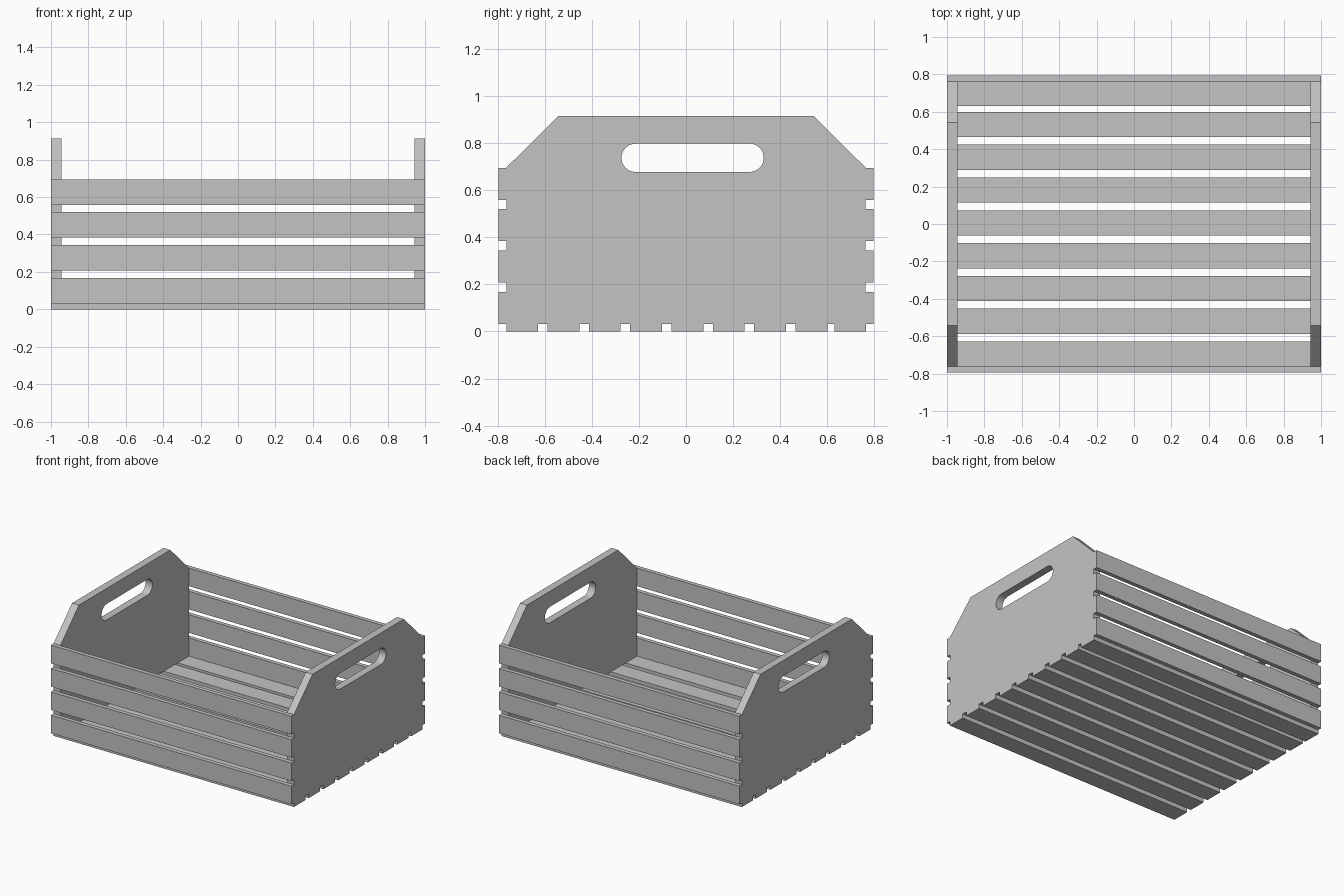
import bpy
from math import pi, sin, cos, radians

default_cube = bpy.data.objects.get("Cube")
if default_cube:
    bpy.data.objects.remove(default_cube, do_unlink=True)

# Single plain material
grey = bpy.data.materials.new("light grey")
grey.use_nodes = True
colour = (0.55, 0.55, 0.55, 1)
grey.diffuse_color = colour
grey.node_tree.nodes["Principled BSDF"].inputs["Base Color"].default_value = colour

HALF_DEPTH = 0.795   # outer face of the front and back slats
BOARD = 0.032        # slat thickness
INNER = HALF_DEPTH - BOARD
PANEL = 0.057        # end panel thickness


def slat(name, y0, y1, z0, z1):
    """Full-length board filling the given y and z ranges."""
    bpy.ops.mesh.primitive_cube_add(size=1, location=(0, (y0 + y1) / 2, (z0 + z1) / 2))
    board = bpy.context.object
    board.name = name
    board.scale = (2, y1 - y0, z1 - z0)
    bpy.ops.object.transform_apply(location=False, rotation=False, scale=True)
    board.data.materials.append(grey)


def add_loop(curve, points):
    spline = curve.splines.new("POLY")
    spline.points.add(len(points) - 1)
    for point, (u, v) in zip(spline.points, points):
        point.co = (u, v, 0, 1)
    spline.use_cyclic_u = True


def end_panel(name, x):
    """Board with sloped top corners and a rounded hand slot."""
    curve = bpy.data.curves.new(name, "CURVE")
    curve.dimensions = "2D"
    curve.fill_mode = "BOTH"
    curve.extrude = PANEL / 2
    add_loop(curve, [(-INNER, BOARD), (INNER, BOARD), (INNER, 0.695),
                     (0.543, 0.914), (-0.543, 0.914), (-INNER, 0.695)])
    # Hand slot: two half circles joined by straight edges
    radius, reach, steps = 0.06, 0.242, 16
    slot = []
    for side, start in ((1, -pi / 2), (-1, pi / 2)):
        for i in range(steps + 1):
            a = start + pi * i / steps
            slot.append((0.028 + side * reach + radius * cos(a), 0.737 + radius * sin(a)))
    add_loop(curve, slot)
    panel = bpy.data.objects.new(name, curve)
    bpy.context.collection.objects.link(panel)
    panel.location.x = x
    panel.rotation_euler = (radians(90), 0, radians(90))
    bpy.ops.object.select_all(action="DESELECT")
    panel.select_set(True)
    bpy.context.view_layer.objects.active = panel
    bpy.ops.object.convert(target="MESH")
    panel = bpy.context.object
    panel.name = name
    panel.data.materials.clear()
    panel.data.materials.append(grey)
    bpy.ops.object.shade_smooth_by_angle(angle=radians(30))


# End panels
for side, sign in (("left", 1), ("right", -1)):
    end_panel(side + "_end_panel", sign * (1 - PANEL / 2))

# Front and back slats
for row, z in enumerate((BOARD, 0.207, 0.383, 0.558), 1):
    top = z + 0.136
    slat(f"front_slat_{row}", -HALF_DEPTH, -INNER, z, top)
    slat(f"back_slat_{row}", INNER, HALF_DEPTH, z, top)

# Floor slats, the backmost spaced slightly closer
starts = [-INNER] + [-0.588 + 0.1755 * i for i in range(7)] + [0.63]
for number, y in enumerate(starts, 1):
    slat(f"floor_slat_{number}", y, y + 0.135, 0, BOARD)
